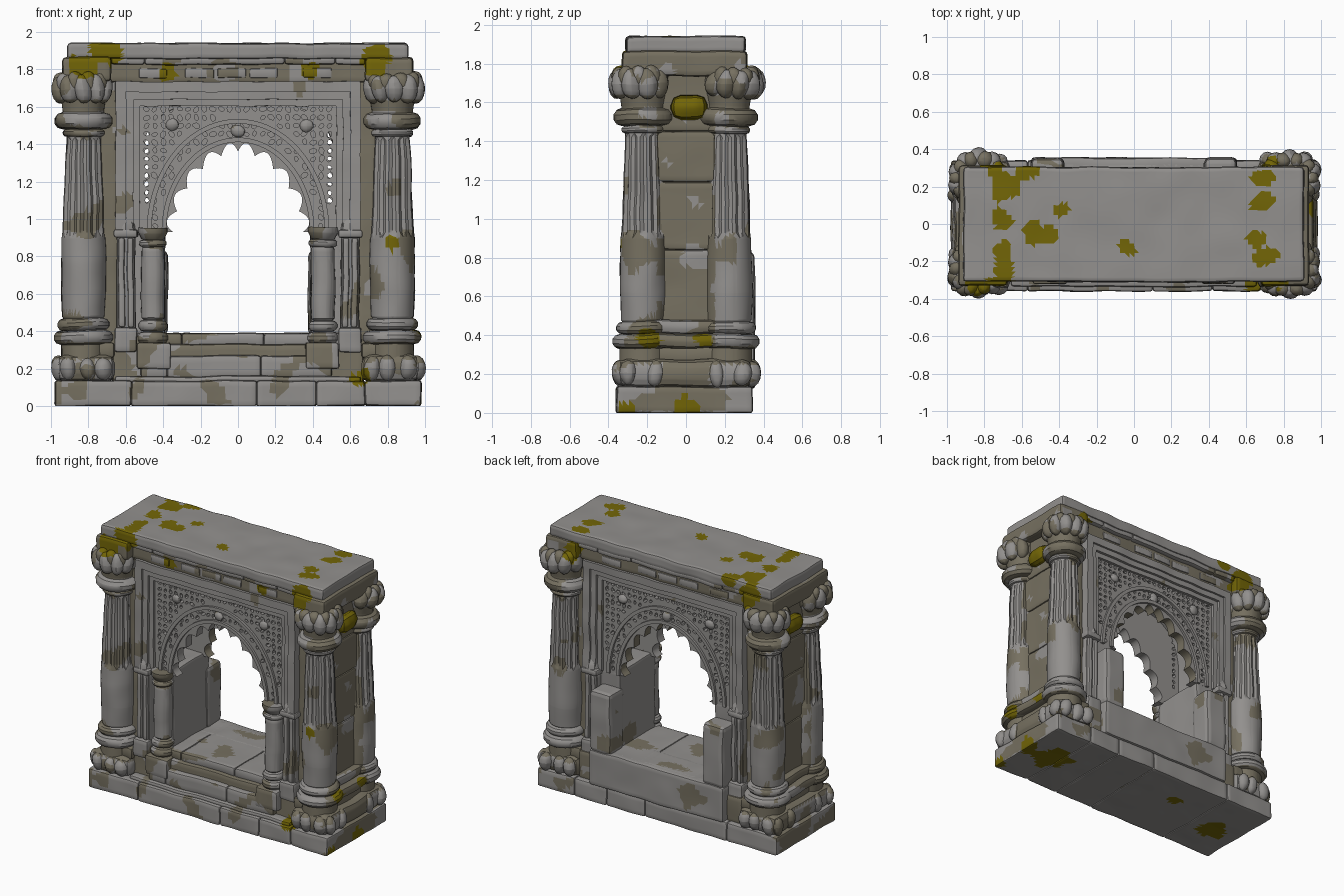
import bpy, bmesh, math, random
from mathutils import Vector, Matrix, noise

random.seed(4)
if "Cube" in bpy.data.objects:
    bpy.data.objects.remove(bpy.data.objects["Cube"])

STONE, EARTH, MOSS = range(3)
MIRROR = (-1, 1)
# moss growth: x, y, z, radius
GROWTH = ((-.7, .22, 1.92, .09), (-.71, .02, 1.92, .06), (-.7, -.12, 1.92, .06), (-.7, -.24, 1.92, .07),
          (-.57, .28, 1.94, .06), (-.54, -.05, 1.94, .06), (-.45, -.05, 1.94, .045),
          (-.39, .07, 1.94, .035), (-.04, -.12, 1.94, .04), (.69, .24, 1.93, .06), (.69, .13, 1.93, .06),
          (.66, -.09, 1.94, .05), (.7, -.18, 1.94, .055), (-.82, -.33, 1.82, .08),
          (-.72, -.32, 1.89, .08), (.73, -.32, 1.84, .08), (-.37, -.27, 1.79, .05),
          (.38, -.27, 1.79, .05), (.82, -.34, .88, .04), (.66, -.32, .15, .06), (.97, 0, .02, .08),
          (.96, -.2, .38, .05), (.96, .1, .38, .04), (.97, -.3, .02, .05), (.75, 0, 0, .13),
          (-.75, -.05, 0, .1), (-.3, .1, 0, .05), (-.72, .32, 1.84, .09), (.7, .32, 1.82, .08))


def material(name, rgb):
    mat = bpy.data.materials.new(name)
    mat.use_nodes = True
    mat.diffuse_color = (*rgb, 1)
    mat.node_tree.nodes["Principled BSDF"].inputs["Base Color"].default_value = (*rgb, 1)
    return mat


MATS = [material("grey stone", (.29, .28, .27)), material("earthy stone", (.182, .163, .118)),
        material("moss", (.168, .13, .002))]


def tint(c, base, wear):
    """Weathering rule: moss growth, earth patches, earthy necks and sheltered sides."""
    a = noise.noise(c * 5.5)
    if any((c - Vector(g[:3])).length < g[3] * (1 + .6 * noise.noise(c * 11)) for g in GROWTH):
        return MOSS
    outer = abs(c.x) > .67
    neck = outer and (1.575 < c.z < 1.64 or .25 < c.z < .345)
    sheltered = outer and abs(c.y) < .15 and .27 < c.z < 1.77 and a > -.25
    foot = abs(c.x) > .945 and .01 < c.z < .42 and a > -.12
    belt = outer and 1.47 < c.z < 1.58 and a > .08
    if base == STONE and c.z > .01 and (neck or sheltered or foot or belt or a > wear):
        return EARTH
    if base == EARTH and a > .4:
        return STONE
    return base


def finish(name, bm, base=STONE, wear=.34, step=.032, rough=.007):
    """Dice the mesh, roughen it, colour it by rule and make the object."""
    bmesh.ops.recalc_face_normals(bm, faces=bm.faces)
    if step:
        for axis in range(3):
            vals = [v.co[axis] for v in bm.verts]
            lo, span = min(vals), max(vals) - min(vals)
            n = int(span / step)
            normal = Vector([float(i == axis) for i in range(3)])
            for k in range(1, n):
                bmesh.ops.bisect_plane(bm, geom=bm.verts[:] + bm.edges[:] + bm.faces[:],
                                       plane_co=normal * (lo + span * k / n), plane_no=normal)
        for v in bm.verts:
            v.co += noise.noise_vector(v.co * 6) * rough
            v.co.z = max(v.co.z, 0)
        bmesh.ops.triangulate(bm, faces=bm.faces)
    mesh = bpy.data.meshes.new(name)
    for f in bm.faces:
        f.material_index = tint(f.calc_center_median(), base, wear) if step else base
    bm.to_mesh(mesh)
    bm.free()
    for m in MATS:
        mesh.materials.append(m)
    ob = bpy.data.objects.new(name, mesh)
    bpy.context.collection.objects.link(ob)
    smooth(ob)
    return ob


def smooth(ob):
    bpy.ops.object.select_all(action='DESELECT')
    ob.select_set(True)
    bpy.context.view_layer.objects.active = ob
    bpy.ops.object.shade_smooth_by_angle(angle=math.radians(35))


def block(name, x, y, z, bevel=.014, **kw):
    bm = bmesh.new()
    bmesh.ops.create_cube(bm, size=1)
    for v in bm.verts:
        v.co = [(p[0] + p[1]) / 2 + c * abs(p[1] - p[0]) for p, c in zip((x, y, z), v.co)]
    bmesh.ops.bevel(bm, geom=bm.edges[:], offset=bevel, segments=2, affect='EDGES', profile=.5)
    return finish(name, bm, **kw)


def course(name, cuts, y, z, **kw):
    for a, b in zip(cuts, cuts[1:]):
        block(name, (a, b), y, z, **kw)


def lathe(name, profile, x, y, segs=36, flute=None, **kw):
    bm = bmesh.new()
    rings = []
    for r, z in profile:
        ring = []
        for i in range(segs):
            t = math.tau * i / segs
            q = r * (.88 if flute and flute[0] < z < flute[1] and i % 3 == 0 else 1)
            ring.append(bm.verts.new((x + q * math.cos(t), y + q * math.sin(t), z)))
        rings.append(ring)
    for lo, hi in zip(rings, rings[1:]):
        for i in range(segs):
            j = (i + 1) % segs
            bm.faces.new((lo[i], lo[j], hi[j], hi[i]))
    bm.faces.new(rings[0])
    bm.faces.new(rings[-1])
    return finish(name, bm, **kw)


def roll(r, z0, z1, n=5):
    """Rounded moulding as part of a lathe profile."""
    h = (z1 - z0) / 2
    return [(r - h + h * math.sin(math.pi * k / n), z0 + h - h * math.cos(math.pi * k / n))
            for k in range(n + 1)]


def prism(name, outline, y0, y1, **kw):
    bm = bmesh.new()
    face = bm.faces.new([bm.verts.new((x, y0, z)) for x, z in outline])
    ext = bmesh.ops.extrude_face_region(bm, geom=[face])["geom"]
    for v in ext:
        if isinstance(v, bmesh.types.BMVert):
            v.co.y = y1
    return finish(name, bm, **kw)


def lobes(name, spots, size, base=STONE):
    bm = bmesh.new()
    for p in spots:
        m = Matrix.Translation(p) @ Matrix.Diagonal((*size, 1))
        bmesh.ops.create_uvsphere(bm, u_segments=12, v_segments=8, radius=1, matrix=m)
    return finish(name, bm, base, rough=.018)


def arch(a, b, z, power=2, cusps=0, n=100):
    """Arch line from +x to -x, with optional scalloped cusps."""
    pts = []
    for k in range(n + 1):
        t = math.pi * k / n
        c, s = math.cos(t), math.sin(t)
        grow = 1 + .12 * abs(math.sin(cusps * t))
        pts.append((a * grow * math.copysign(abs(c) ** (2 / power), c),
                    z + b * grow * abs(s) ** (2 / power)))
    return pts


def portal(w, top, bottom, inner):
    return [(-w, bottom), (-w, top), (w, top), (w, bottom)] + inner


# plinth, steps and sill
course("plinth", (-.98, -.57, .1, .42, .68, .98), (-.36, .34), (0, .135))
block("step_backing", (-.67, .67), (-.27, .3), (.12, .33), base=EARTH)
block("ledge", (-.66, .66), (-.335, -.2), (.125, .16))
course("lower_step", (-.52, -.38, .12, .5), (-.31, .1), (.155, .27), wear=.25)
block("sill_bed", (-.4, .4), (-.265, .1), (.265, .33), base=EARTH)
course("sill", (-.55, -.3, .14, .55), (-.24, .33), (.32, .39))
block("rear_apron", (-.55, .55), (.1, .355), (.13, .39))

# hollow core wall with a smooth vault
core = portal(.7, 1.76, .38, [(.54, .38)] + arch(.54, .69, .93, power=4) + [(-.54, .38)])
prism("core_wall", core, -.2, .2)

# frieze and roof
block("frieze", (-.7, .7), (-.26, .26), (1.73, 1.86), base=EARTH)
for x in (-.45, -.2, -.03, .14, .43):
    for s in MIRROR:
        block("frieze_plate", (x - .08, x + .07), (s * .255, s * .268), (1.755, 1.805), bevel=.006)
course("cornice", (-.68, -.5, .25, .52, .68), (-.295, .295), (1.825, 1.87))
block("roof_slab", (-.91, .91), (-.31, .305), (1.855, 1.94), bevel=.018, wear=.9, step=.025)

column_profile = ([(.12, .25), (.12, .33)] + roll(.16, .33, .405) + roll(.14, .405, .47)
                  + [(.114, .48), (.12, .62), (.12, .78), (.117, .9), (.113, .93), (.107, 1.1),
                     (.1, 1.28), (.094, 1.42), (.092, 1.44)] + roll(.112, 1.44, 1.48)
                  + roll(.155, 1.48, 1.57) + [(.11, 1.58), (.118, 1.63), (.13, 1.68), (.13, 1.77)])
post_profile = (roll(.085, .33, .4) + roll(.08, .4, .46) + [(.062, .47), (.066, .6), (.06, .84)]
                + roll(.075, .85, .89) + [(.062, .895), (.08, .93), (.08, .955)])

for sx in MIRROR:
    # side wall stones between the columns, with earthy returns beside the frame
    for z0, z1 in ((.4, .84), (.84, 1.19), (1.19, 1.45), (1.45, 1.77)):
        block("side_stone", (sx * .69, sx * .87), (-.2, .2), (z0, z1), base=EARTH)
    block("wall_return", (sx * .64, sx * .74), (-.215, .215), (.3, 1.75), base=EARTH)
    block("side_boss", (sx * .84, sx * .93), (-.08, .11), (1.51, 1.64), bevel=.055, base=MOSS)
    block("side_footing", (sx * .66, sx * .97), (-.35, .34), (.13, .275), bevel=.045, wear=.05)
    block("side_recess", (sx * .66, sx * .91), (-.3, .3), (.26, .34), base=EARTH)
    block("side_band", (sx * .7, sx * .96), (-.3, .3), (.335, .41), bevel=.03, wear=.1)
    block("side_upper_band", (sx * .72, sx * .92), (-.2, .2), (.41, .48), bevel=.025, base=EARTH)
    block("corner_beam", (sx * .68, sx * .935), (-.33, .315), (1.735, 1.865), bevel=.02, base=EARTH)
    lobes("side_foot_lobe", [(sx * .96, y, .2) for y in (-.3, -.16, .16, .29)], (.036, .042, .065))

    for sy in MIRROR:
        # corner columns with leafy capitals
        x, y = sx * .825, sy * .22
        lathe("column", column_profile, x, y, flute=(.92, 1.43), step=.045)
        ring = [math.tau * (k + .5) / 10 for k in range(10)]
        lobes("capital_leaf", [(x + sx * .01 + .12 * math.cos(t), sy * .24 + .115 * math.sin(t), 1.695)
                               for t in ring], (.05, .05, .075))
        lobes("capital_bud", [(x + sx * .01 + .11 * math.cos(t + .31), sy * .24 + .105 * math.sin(t + .31), 1.73)
                              for t in ring], (.045, .045, .055), EARTH)
        lobes("front_foot_lobe", [(sx * px, sy * .335, .2) for px in (.72, .8, .91)],
              (.045, .045, .066))

        # pilasters with pointed finials
        block("pilaster_base", (sx * .54, sx * .66), (sy * .18, sy * .29), (.29, .42))
        block("pilaster", (sx * .55, sx * .65), (sy * .18, sy * .255), (.4, .91))
        for dx in (-.024, .024):
            block("pilaster_reed", (sx * (.6 + dx) - .017, sx * (.6 + dx) + .017),
                  (sy * .24, sy * .275), (.42, .9), bevel=.012)
        block("pilaster_cap", (sx * .535, sx * .665), (sy * .18, sy * .285), (.9, .945))
        lathe("finial", [(.055, .94), (.05, .97), (.02, 1.03), (.004, 1.09)], sx * .6, sy * .23, segs=8)

    # small front posts, passage walls and plain rear jamb blocks
    block("post_foot", (sx * .36, sx * .54), (-.32, -.14), (.2, .34), wear=.25)
    lathe("post", post_profile, sx * .455, -.225, segs=20)
    block("passage_wall", (sx * .39, sx * .56), (-.2, .22), (.38, .95), wear=.5)
    block("rear_jamb", (sx * .375, sx * .55), (.18, .355), (.38, .83), bevel=.03)

for s in MIRROR:
    # stepped frame around the tracery
    for outer, inner, depth in ((.655, .6, .275), (.605, .56, .26), (.565, .525, .24)):
        lift = 1.08
        hole = [(inner, .93), (inner, inner + lift), (-inner, inner + lift), (-inner, .93)]
        prism("stepped_frame", portal(outer, outer + lift, .93, hole), s * .17, s * depth, wear=.5)

    # pierced tracery panel with a cusped arch
    opening = arch(.345, .43, .93, power=1.75, cusps=10)
    panel = prism("tracery_panel", portal(.535, 1.63, .93, opening), s * .15, s * .22, step=0)
    bm = bmesh.new()
    for i in range(-11, 12):
        for j in range(15):
            x = i * .0445 + random.uniform(-.003, .003)
            z = .965 + j * .0445 + random.uniform(-.003, .003)
            reach = math.hypot(x / .355, (z - .93) / .44)
            if reach < 1.19 or 1.33 < reach < 1.42:
                continue
            m = (Matrix.Translation((x, s * .22, z)) @ Matrix.Rotation(math.pi / 2, 4, 'X')
                 @ Matrix.Rotation(random.uniform(0, 6), 4, 'Z') @ Matrix.Diagonal((1.2, .8, 1, 1)))
            r = random.uniform(.012, .0175)
            bmesh.ops.create_cone(bm, cap_ends=True, segments=6, radius1=r, radius2=r,
                                  depth=.3 if abs(i) == 11 else .07, matrix=m)
    cutter = finish("tracery_cutter", bm, step=0)
    cutter.hide_render = True
    cut = panel.modifiers.new("pierce", 'BOOLEAN')
    cut.object, cut.solver = cutter, 'EXACT'
    graph = bpy.context.evaluated_depsgraph_get()
    panel.data = bpy.data.meshes.new_from_object(panel.evaluated_get(graph))
    panel.modifiers.clear()
    bpy.data.objects.remove(cutter)
    for f in panel.data.polygons:
        reveal = abs(f.normal.y) < .1 and math.hypot(f.center.x / .345, (f.center.z - .93) / .43) < 1.13
        f.material_index = EARTH if reveal and s > 0 else STONE
    smooth(panel)

    # raised ribs and rosettes on the tracery
    for scale in (1.15, 1.375):
        outline = arch(.355 * scale, .44 * scale, .93)
        inside = arch(.355 * scale - .025, .44 * scale - .025, .93)
        prism("tracery_rib", outline + inside[::-1], s * .21, s * .237, step=0)
    lobes("tracery_rosette", [(dx, s * .22, z) for dx, z in ((-.36, 1.5), (.36, 1.5), (0, 1.47))],
          (.035, .022, .035))
